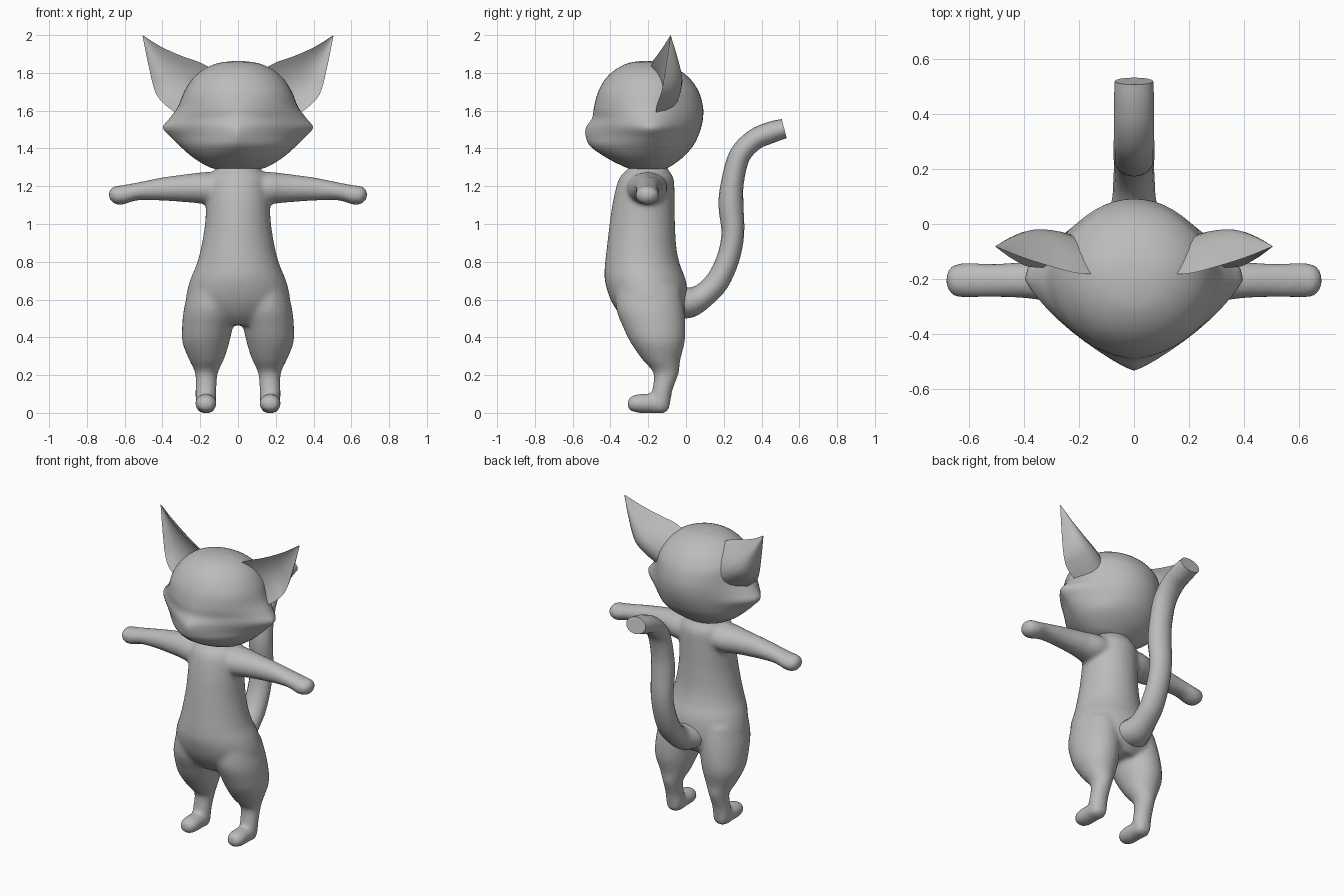
import bpy, bmesh, math
from mathutils import Vector

if "Cube" in bpy.data.objects:
    bpy.data.objects.remove(bpy.data.objects["Cube"])

grey = bpy.data.materials.new("soft_grey")
grey.diffuse_color = (0.5, 0.5, 0.5, 1)
grey.use_nodes = True
grey.node_tree.nodes["Principled BSDF"].inputs["Base Color"].default_value = grey.diffuse_color


def smooth_rows(rows, k=4):
    """Catmull-Rom interpolation through rows of numbers."""
    out = []
    for i in range(len(rows) - 1):
        p0, p1 = rows[max(i - 1, 0)], rows[i]
        p2, p3 = rows[i + 1], rows[min(i + 2, len(rows) - 1)]
        for j in range(k):
            t = j / k
            out.append([0.5 * (2 * b + (c - a) * t + (2 * a - 5 * b + 4 * c - d) * t * t
                               + (3 * b - a - 3 * c + d) * t ** 3)
                        for a, b, c, d in zip(p0, p1, p2, p3)])
    out.append(list(rows[-1]))
    return out


def ellipse(c, u, v, seg=24):
    c, u, v = Vector(c), Vector(u), Vector(v)
    return [c + u * math.cos(2 * math.pi * i / seg) + v * math.sin(2 * math.pi * i / seg)
            for i in range(seg)]


def loft(bm, rings):
    """Skin a list of closed rings and cap both ends."""
    vs = [[bm.verts.new(p) for p in r] for r in rings]
    n = len(vs[0])
    for a, b in zip(vs, vs[1:]):
        for i in range(n):
            bm.faces.new((a[i], a[(i + 1) % n], b[(i + 1) % n], b[i]))
    bm.faces.new(vs[0])
    bm.faces.new(vs[-1])


def finish(bm, name, angle=45):
    bmesh.ops.recalc_face_normals(bm, faces=bm.faces)
    me = bpy.data.meshes.new(name)
    bm.to_mesh(me)
    bm.free()
    me.materials.append(grey)
    me.polygons.foreach_set("use_smooth", [True] * len(me.polygons))
    me.set_sharp_from_angle(angle=math.radians(angle))
    ob = bpy.data.objects.new(name, me)
    bpy.context.collection.objects.link(ob)
    return ob


# Body: torso, legs, feet and arms fused into one skin
bm = bmesh.new()
torso = [(1.34, .10, -.28, -.11), (1.29, .12, -.31, -.095), (1.24, .16, -.355, -.065),
         (1.13, .168, -.385, -.06), (1.0, .175, -.405, -.058), (.87, .197, -.42, -.05),
         (.78, .222, -.43, -.03), (.70, .255, -.43, .0), (.60, .275, -.40, .01),
         (.52, .24, -.35, .0), (.465, .16, -.29, -.05)]   # z, half width, front, back
loft(bm, [ellipse((0, (f + b) / 2, z), (w, 0, 0), (0, (b - f) / 2, 0), 32)
          for z, w, f, b in smooth_rows(torso)])

leg = [(.66, .14, .12, -.2, .17), (.55, .15, .137, -.19, .18), (.45, .163, .134, -.167, .165),
       (.37, .17, .124, -.15, .143), (.28, .167, .092, -.13, .1), (.21, .167, .06, -.105, .067),
       (.12, .17, .056, -.125, .054), (.05, .17, .055, -.135, .052),
       (.005, .17, .045, -.14, .04)]                      # z, x, rx, y, ry
foot = [(-.31, .015, .045, .015), (-.297, .042, .048, .036), (-.26, .056, .05, .049),
        (-.2, .055, .05, .052), (-.12, .05, .048, .05), (-.09, .035, .046, .03)]  # y, rx, z, rz
arm = [(.05, 1.19, .08, .11), (.17, 1.19, .085, .105), (.25, 1.19, .077, .085),
       (.40, 1.185, .062, .066), (.53, 1.173, .048, .062), (.61, 1.154, .052, .064),
       (.66, 1.154, .045, .056), (.685, 1.156, .015, .02)]  # x, z, rz, ry
for s in (-1, 1):
    loft(bm, [ellipse((s * x, y, z), (rx, 0, 0), (0, ry, 0))
              for z, x, rx, y, ry in smooth_rows(leg)])
    loft(bm, [ellipse((s * .17, y, z), (rx, 0, 0), (0, 0, rz))
              for y, rx, z, rz in smooth_rows(foot)])
    loft(bm, [ellipse((s * x, -.205, z), (0, ry, 0), (0, 0, rz))
              for x, z, rz, ry in smooth_rows(arm)])
body = finish(bm, "body")
rm = body.modifiers.new("fuse", 'REMESH')
rm.mode = 'VOXEL'
rm.voxel_size = .013
rm.use_smooth_shade = True
sm = body.modifiers.new("soften", 'SMOOTH')
sm.factor = .5
sm.iterations = 8

# Tail: tube along a curved path, cut flat at the end
tail = [(-.05, .575, .075, .12), (.02, .585, .08, .10), (.09, .62, .066, .08),
        (.165, .695, .063, .075), (.222, .815, .06, .072), (.248, .95, .06, .072),
        (.238, 1.1, .066, .075), (.246, 1.22, .06, .074), (.283, 1.36, .057, .074),
        (.36, 1.445, .056, .073), (.45, 1.485, .057, .073), (.52, 1.505, .052, .07)]
path = smooth_rows(tail)                                  # y, z, r, rx
rings = []
for i, (y, z, r, rx) in enumerate(path):
    a, b = path[max(i - 1, 0)], path[min(i + 1, len(path) - 1)]
    d = Vector((0, b[0] - a[0], b[1] - a[1])).normalized()
    rings.append(ellipse((0, y, z), (rx, 0, 0), (0, -d.z * r, d.y * r), 16))
bm = bmesh.new()
loft(bm, rings)
finish(bm, "tail")

# Head: round skull with pointed cheeks and a tapered muzzle
head = [(1.283, .07, -.26, -.13, 2), (1.30, .15, -.32, -.09, 2), (1.35, .235, -.42, -.02, 1.8),
        (1.41, .305, -.505, .035, 1.5), (1.46, .355, -.53, .062, 1.3),
        (1.51, .397, -.53, .08, 1.25), (1.56, .362, -.497, .09, 1.5), (1.62, .318, -.487, .09, 1.8),
        (1.70, .285, -.465, .068, 2), (1.77, .24, -.425, .02, 2), (1.82, .18, -.37, -.045, 2),
        (1.852, .105, -.305, -.12, 2), (1.863, .02, -.235, -.195, 2)]


def head_ring(z, w, front, back, n, seg=48):
    yc, r = max(min(-.2, back - .03), front + .03), min(w, .28)
    pts = []
    for i in range(seg):
        a = 2 * math.pi * i / seg
        c, s = math.cos(a), math.sin(a)
        if s >= 0:      # back: skull plus a narrow cheek ridge
            x, y = r * c + (w - r) * math.copysign(abs(c) ** 7, c), yc + (back - yc) * s
        else:           # front: superellipse, straighter near the muzzle
            x = w * math.copysign(abs(c) ** (2 / n), c)
            y = yc + (front - yc) * abs(s) ** (2 / n)
        pts.append(Vector((x, y, z)))
    return pts


bm = bmesh.new()
loft(bm, [head_ring(*row) for row in smooth_rows(head)])
finish(bm, "head", 60)

# Ears: lofted from inner edge, outer edge and back bulge, with a hollow front
edges = [(.12, -.18, 1.81, .30, -.16, 1.57, .20, .08, 1.64),
         (.20, -.18, 1.855, .385, -.155, 1.63, .29, .12, 1.70),
         (.30, -.155, 1.89, .438, -.13, 1.70, .37, .10, 1.77),
         (.41, -.12, 1.94, .475, -.105, 1.845, .44, .02, 1.88),
         (.502, -.083, 1.998, .505, -.082, 1.995, .504, -.078, 1.996)]


def ear_ring(row, s, k=8):
    inner, outer, back = (Vector((s * row[i], row[i + 1], row[i + 2])) for i in (0, 3, 6))
    hollow = (inner + outer) / 2 * .65 + back * .35

    def bez(a, c, b):
        return [a * (1 - t) ** 2 + c * 2 * t * (1 - t) + b * t * t for t in (i / k for i in range(k))]
    return bez(inner, back, outer) + bez(outer, hollow, inner)


for s, side in ((-1, "left"), (1, "right")):
    bm = bmesh.new()
    loft(bm, [ear_ring(r, s) for r in smooth_rows(edges)])
    finish(bm, side + "_ear", 50)
